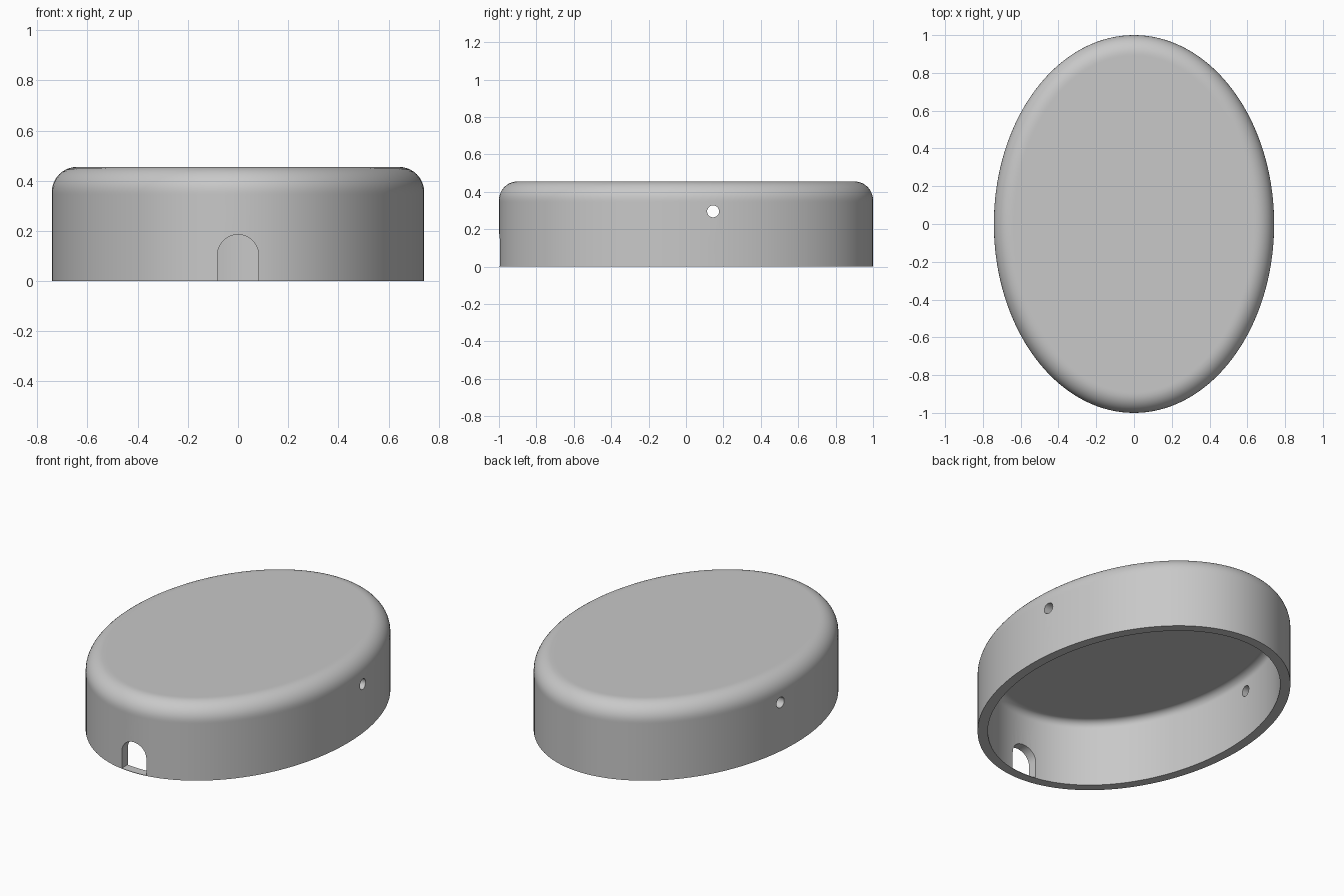
import bpy, bmesh
from math import sin, cos, pi, hypot, radians
from mathutils import Matrix

if "Cube" in bpy.data.objects:
    bpy.data.objects.remove(bpy.data.objects["Cube"])

A, B, H = 0.742, 1.0, 0.455      # half width, half length, height
FILLET, WALL = 0.1, 0.056
SEGMENTS, STEPS = 144, 10

grey = bpy.data.materials.new("plain grey")
grey.use_nodes = True
colour = (0.58, 0.58, 0.58, 1)
grey.diffuse_color = colour
grey.node_tree.nodes["Principled BSDF"].inputs["Base Color"].default_value = colour


def make_object(name, bm):
    bmesh.ops.recalc_face_normals(bm, faces=bm.faces)
    mesh = bpy.data.meshes.new(name)
    bm.to_mesh(mesh)
    bm.free()
    mesh.materials.append(grey)
    obj = bpy.data.objects.new(name, mesh)
    bpy.context.collection.objects.link(obj)
    return obj


def ellipse_ring(bm, inset, z):
    """Ring offset inwards from the ellipse along its normal."""
    ring = []
    for i in range(SEGMENTS):
        t = 2 * pi * i / SEGMENTS
        nx, ny = B * cos(t), A * sin(t)
        n = hypot(nx, ny)
        ring.append(bm.verts.new((A * cos(t) - inset * nx / n,
                                  B * sin(t) - inset * ny / n, z)))
    return ring


def skin_profile(offset):
    """(inset, height) from the rim up round the fillet onto the flat top."""
    r, top = FILLET - offset, H - offset
    pts = [(offset, 0), (offset, H - FILLET - 0.01)]
    for k in range(STEPS + 1):
        a = pi / 2 * k / STEPS
        pts.append((offset + r * (1 - cos(a)), top - r * (1 - sin(a))))
    pts.append((FILLET + 0.01, top))
    return pts


# Hollow cap: inner skin from ceiling to rim, then outer skin up to the top
bm = bmesh.new()
profile = skin_profile(WALL)[::-1] + skin_profile(0)
rings = [ellipse_ring(bm, d, z) for d, z in profile]
for lo, hi in zip(rings, rings[1:]):
    for i in range(SEGMENTS):
        j = (i + 1) % SEGMENTS
        bm.faces.new((lo[i], lo[j], hi[j], hi[i]))
bm.faces.new(rings[0])
bm.faces.new(rings[-1])
cap = make_object("oval_cap", bm)

# Cutter for the side holes, running across the whole width
bm = bmesh.new()
bmesh.ops.create_cone(bm, cap_ends=True, segments=32, radius1=0.032, radius2=0.032,
                      depth=2, matrix=Matrix.Translation((0, 0.145, 0.295))
                      @ Matrix.Rotation(pi / 2, 4, 'Y'))
hole_cutter = make_object("side_hole_cutter", bm)

# Cutter for the arched front opening, leaving a hairline sill
bm = bmesh.new()
R, SPRING, SILL = 0.082, 0.103, 0.003
outline = [(-R, SILL), (R, SILL)]
outline += [(R * cos(pi * k / 24), SPRING + R * sin(pi * k / 24)) for k in range(25)]
arch = bm.faces.new([bm.verts.new((x, -1.2, z)) for x, z in outline])
extruded = bmesh.ops.extrude_face_region(bm, geom=[arch])["geom"]
bmesh.ops.translate(bm, vec=(0, 0.5, 0),
                    verts=[v for v in extruded if isinstance(v, bmesh.types.BMVert)])
arch_cutter = make_object("front_arch_cutter", bm)

# Cut the openings and shade the cap
bpy.ops.object.select_all(action='DESELECT')
bpy.context.view_layer.objects.active = cap
cap.select_set(True)
for cutter in (hole_cutter, arch_cutter):
    cutter.hide_render = True
    mod = cap.modifiers.new("cut", 'BOOLEAN')
    mod.operation, mod.solver, mod.object = 'DIFFERENCE', 'EXACT', cutter
    bpy.ops.object.modifier_apply(modifier=mod.name)
    bpy.data.objects.remove(cutter)
bpy.ops.object.shade_smooth_by_angle(angle=radians(30))
